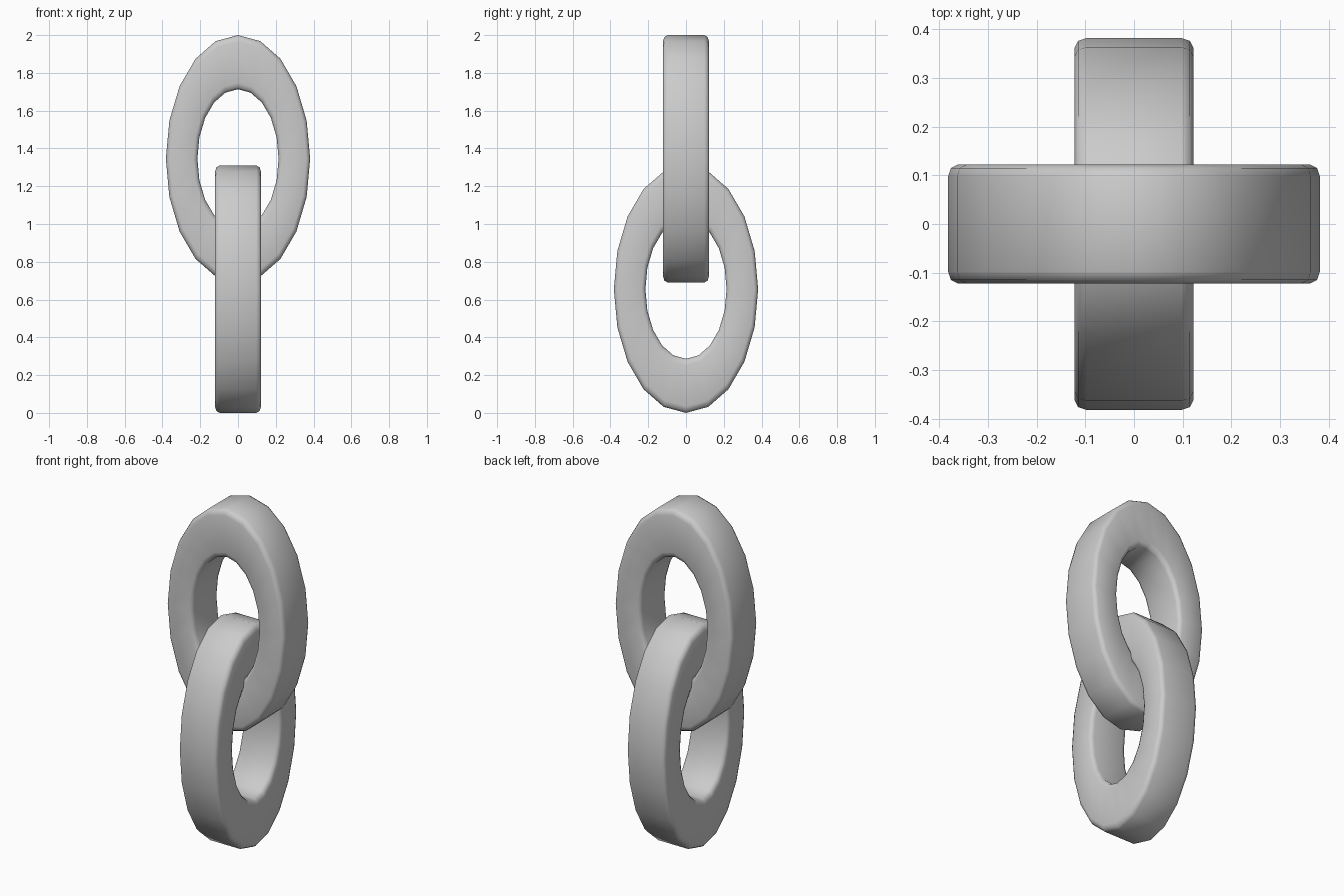
import bpy, bmesh
from math import sin, cos, pi

if "Cube" in bpy.data.objects:
    bpy.data.objects.remove(bpy.data.objects["Cube"])

SEGMENTS = 20
R_IN, R_OUT, HALF_T = 0.215, 0.382, 0.122   # ring radii and half thickness
STRETCH = 0.655 / R_OUT                     # oval stretch along z
BEVEL_R, BEVEL_T = 0.02, 0.025              # rounded corner size


def cross_section():
    # Rounded rectangle as (radius, thickness) points
    pts = []
    corners = [(R_OUT, HALF_T, 1, 1), (R_IN, HALF_T, -1, 1),
               (R_IN, -HALF_T, -1, -1), (R_OUT, -HALF_T, 1, -1)]
    for i, (r, t, sr, st) in enumerate(corners):
        cr, ct = r - sr * BEVEL_R, t - st * BEVEL_T
        for k in range(3):
            a = i * pi / 2 + k * pi / 4
            pts.append((cr + BEVEL_R * cos(a), ct + BEVEL_T * sin(a)))
    return pts


def chain_link(name, z, turn):
    bm = bmesh.new()
    prof = cross_section()
    rings = []
    for i in range(SEGMENTS):
        a = 2 * pi * i / SEGMENTS
        rings.append([bm.verts.new((r * cos(a), t, r * sin(a) * STRETCH))
                      for r, t in prof])
    n = len(prof)
    for i in range(SEGMENTS):
        p, q = rings[i], rings[(i + 1) % SEGMENTS]
        for j in range(n):
            k = (j + 1) % n
            bm.faces.new((p[j], p[k], q[k], q[j]))
    bmesh.ops.recalc_face_normals(bm, faces=bm.faces)
    for f in bm.faces:
        f.smooth = True
    mesh = bpy.data.meshes.new(name)
    bm.to_mesh(mesh)
    bm.free()
    obj = bpy.data.objects.new(name, mesh)
    obj.location.z = z
    obj.rotation_euler.z = turn
    bpy.context.collection.objects.link(obj)


# Two interlocked oval links, a quarter turn apart
chain_link("upper_link", 1.345, 0)
chain_link("lower_link", 0.655, pi / 2)
